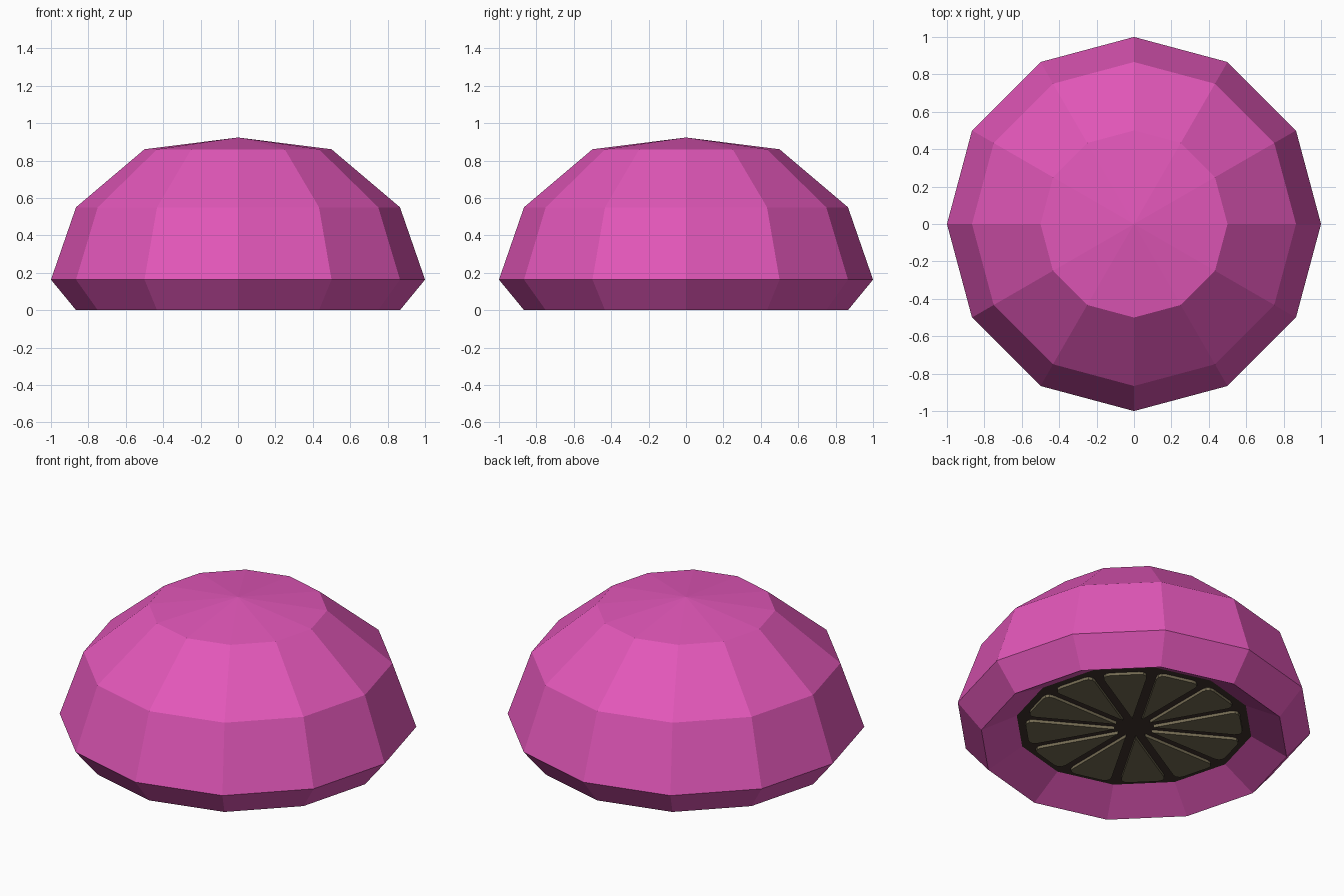
import bpy, bmesh, math
from mathutils import Matrix

if "Cube" in bpy.data.objects:
    bpy.data.objects.remove(bpy.data.objects["Cube"])

SIDES = 12


def material(name, rgb):
    m = bpy.data.materials.new(name)
    m.diffuse_color = (*rgb, 1)
    m.use_nodes = True
    m.node_tree.nodes["Principled BSDF"].inputs["Base Color"].default_value = m.diffuse_color
    return m


pink = material("pink", (0.76, 0.095, 0.485))
olive = material("olive", (0.171, 0.144, 0.084))
dark = material("dark brown", (0.051, 0.032, 0.027))


def finish(name, bm, mat):
    bmesh.ops.recalc_face_normals(bm, faces=bm.faces)
    me = bpy.data.meshes.new(name)
    bm.to_mesh(me)
    bm.free()
    me.materials.append(mat)
    ob = bpy.data.objects.new(name, me)
    bpy.context.collection.objects.link(ob)
    return ob


def lathe(name, profile, mat):
    """Revolve (radius, height) points into a faceted shell; radius 0 becomes one tip."""
    bm = bmesh.new()
    rings = []
    for r, z in profile:
        n = SIDES if r else 1
        rings.append([bm.verts.new((r * math.cos(i * math.tau / SIDES),
                                    r * math.sin(i * math.tau / SIDES), z)) for i in range(n)])
    for a, b in zip(rings, rings[1:]):
        for i in range(SIDES):
            j = (i + 1) % SIDES
            quad = [a[i % len(a)], a[j % len(a)], b[j % len(b)], b[i % len(b)]]
            bm.faces.new(list(dict.fromkeys(quad)))
    return finish(name, bm, mat)


# Domed cap with a rolled-under rim
lathe("cap", [(0, 0.923), (0.5, 0.86), (0.866, 0.55), (1.0, 0.163),
              (0.866, 0.0), (0.665, 0.112)], pink)

# Dark recessed underside
lathe("underside", [(0, 0.115), (0.67, 0.113), (0.67, 0.125), (0, 0.125)], dark)

# Twelve raised wedge-shaped gills with rounded outer corners
apex, outer, top, low = 0.108, 0.60, 0.116, 0.096
half = (outer - apex) * math.tan(math.pi / SIDES)
bm = bmesh.new()
for k in range(SIDES):
    turn = Matrix.Rotation((k + 0.5) * math.tau / SIDES, 4, 'Z')
    tri = [bm.verts.new((x, y, low)) for x, y in ((apex, 0), (outer, half), (outer, -half))]
    bm.faces.new(tri)
    bmesh.ops.transform(bm, matrix=turn, verts=tri)
corners = [v for v in bm.verts if v.co.xy.length > 0.5]
bmesh.ops.bevel(bm, geom=corners, offset=0.05, segments=3, profile=0.5, affect='VERTICES')
ext = bmesh.ops.extrude_face_region(bm, geom=bm.faces[:], use_keep_orig=True)
for v in ext["geom"]:
    if isinstance(v, bmesh.types.BMVert):
        v.co.z = top
finish("gills", bm, olive)
